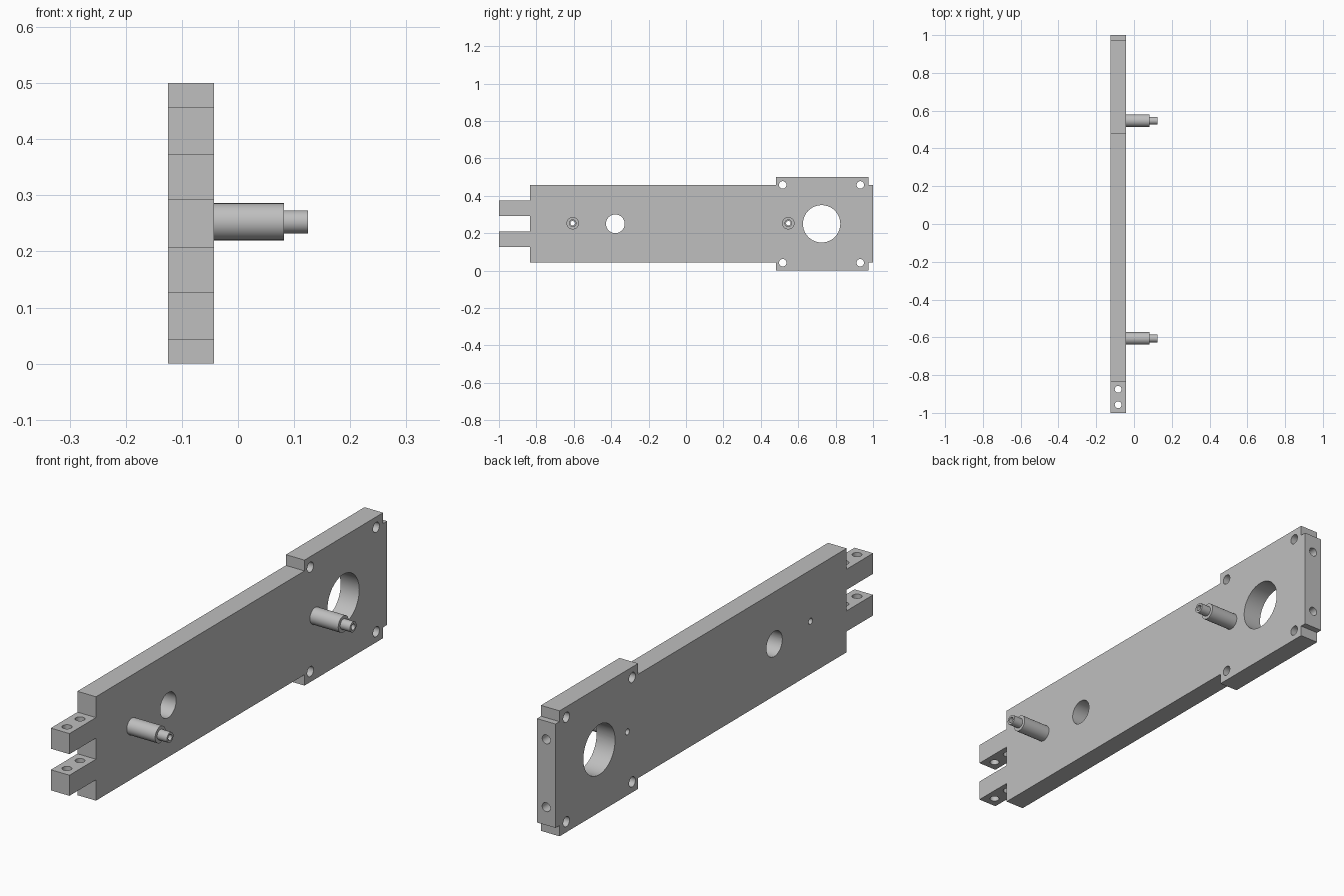
import bpy, bmesh
from math import cos, sin, tau, radians
from mathutils import Vector

if "Cube" in bpy.data.objects:
    bpy.data.objects.remove(bpy.data.objects["Cube"])

grey = bpy.data.materials.new("machined grey")
grey.use_nodes = True
grey.diffuse_color = (0.52, 0.52, 0.52, 1)
grey.node_tree.nodes["Principled BSDF"].inputs["Base Color"].default_value = grey.diffuse_color

BACK, FACE, TIP = -0.125, -0.043, 0.125   # plate back, plate face, standoff end
MID_X = (BACK + FACE) / 2
MID_Z = 0.25
SIDES = 40


def make_object(name, bm):
    bmesh.ops.recalc_face_normals(bm, faces=bm.faces)
    mesh = bpy.data.meshes.new(name)
    bm.to_mesh(mesh)
    bm.free()
    mesh.materials.append(grey)
    obj = bpy.data.objects.new(name, mesh)
    bpy.context.collection.objects.link(obj)
    return obj


def activate(obj):
    bpy.ops.object.select_all(action='DESELECT')
    obj.select_set(True)
    bpy.context.view_layer.objects.active = obj


def drill(bm, start, end, radius):
    """Add a closed cylinder from start to end."""
    start, end = Vector(start), Vector(end)
    axis = end - start
    turn = axis.to_track_quat('Z', 'Y').to_matrix().to_4x4()
    turn.translation = (start + end) / 2
    bmesh.ops.create_cone(bm, cap_ends=True, segments=SIDES, radius1=radius,
                          radius2=radius, depth=axis.length, matrix=turn)


# Plate: lower half of the outline (y, z below the middle), mirrored upward
half = [(-0.833, 0.042), (-0.833, 0.207), (0.48, 0.207), (0.48, 0.25),
        (0.975, 0.25), (0.975, 0.207), (1.0, 0.207)]
fork_inner, fork_outer, fork_end = 0.042, 0.124, -1.0
half[0:1] = [(-0.833, fork_inner), (fork_end, fork_inner),
             (fork_end, fork_outer), (-0.833, fork_outer)]
outline = [(y, MID_Z - d) for y, d in half] + [(y, MID_Z + d) for y, d in reversed(half)]

bm = bmesh.new()
side = bm.faces.new([bm.verts.new((BACK, y, z)) for y, z in outline])
result = bmesh.ops.extrude_face_region(bm, geom=[side])
moved = [v for v in result["geom"] if isinstance(v, bmesh.types.BMVert)]
bmesh.ops.translate(bm, verts=moved, vec=(FACE - BACK, 0, 0))
plate = make_object("plate", bm)

# Drilled holes
STANDOFFS = {"front_standoff": -0.606, "rear_standoff": 0.547}
STANDOFF_Z = 0.253
BORE = 0.012
side_holes = [(0.725, MID_Z, 0.1), (-0.378, MID_Z, 0.05)]
side_holes += [(y, MID_Z + s * 0.208, 0.02) for y in (0.517, 0.932) for s in (-1, 1)]
side_holes += [(y, STANDOFF_Z, BORE) for y in STANDOFFS.values()]

bm = bmesh.new()
for y, z, r in side_holes:
    drill(bm, (BACK - 0.05, y, z), (FACE + 0.05, y, z), r)
for y in (-0.875, -0.957):                      # fork pin holes
    drill(bm, (MID_X, y, 0.05), (MID_X, y, 0.45), 0.018)
for s in (-1, 1):                               # blind holes in the rear edge
    drill(bm, (MID_X, 0.9, MID_Z + s * 0.135), (MID_X, 1.05, MID_Z + s * 0.135), 0.018)
cutter = make_object("hole_cutter", bm)
cutter.hide_render = True

cut = plate.modifiers.new("holes", 'BOOLEAN')
cut.operation = 'DIFFERENCE'
cut.solver = 'EXACT'
cut.object = cutter
activate(plate)
bpy.ops.object.modifier_apply(modifier=cut.name)
bpy.data.objects.remove(cutter)
bpy.ops.object.shade_smooth_by_angle(angle=radians(30))

# Stepped hollow standoffs, turned around the x axis
SHOULDER = 0.082
section = [(FACE, BORE), (FACE, 0.033), (SHOULDER, 0.033),
           (SHOULDER, 0.0205), (TIP, 0.0205), (TIP, BORE)]
for name, y in STANDOFFS.items():
    bm = bmesh.new()
    rings = [[bm.verts.new((x, y + r * cos(tau * i / SIDES), STANDOFF_Z + r * sin(tau * i / SIDES)))
              for i in range(SIDES)] for x, r in section]
    for k, ring in enumerate(rings):
        after = rings[(k + 1) % len(rings)]
        for i in range(SIDES):
            j = (i + 1) % SIDES
            bm.faces.new((ring[i], ring[j], after[j], after[i]))
    activate(make_object(name, bm))
    bpy.ops.object.shade_smooth_by_angle(angle=radians(30))
